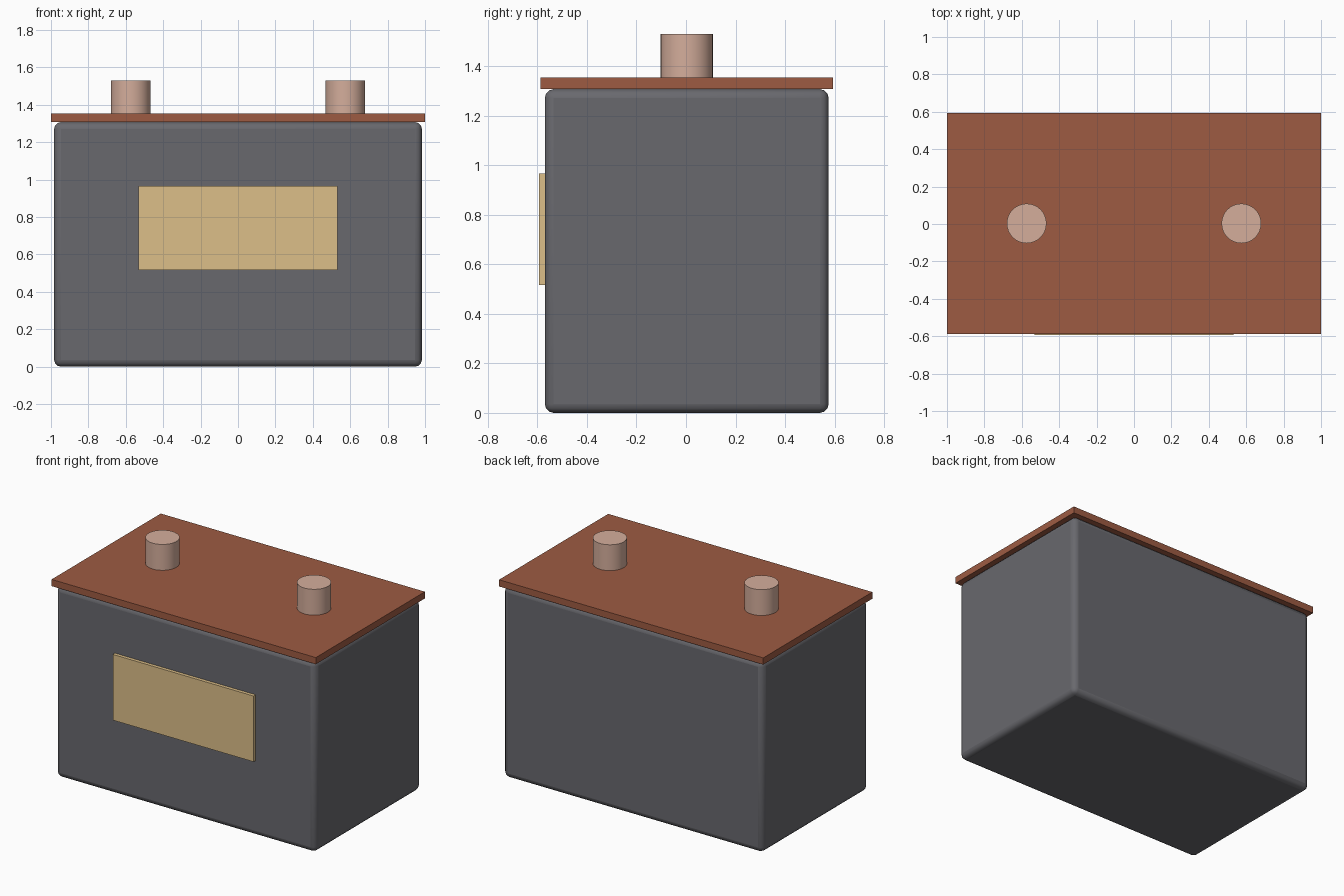
import bpy

if "Cube" in bpy.data.objects:
    bpy.data.objects.remove(bpy.data.objects["Cube"])

YC = 0.003  # body sits slightly back so the label balances the depth


def material(name, rgb):
    m = bpy.data.materials.new(name)
    m.diffuse_color = (*rgb, 1)
    m.use_nodes = True
    m.node_tree.nodes["Principled BSDF"].inputs["Base Color"].default_value = m.diffuse_color
    return m


def box(name, lo, hi, mat, bevel=0):
    centre = [(a + b) / 2 for a, b in zip(lo, hi)]
    bpy.ops.mesh.primitive_cube_add(size=1, location=centre)
    ob = bpy.context.object
    ob.name = name
    ob.scale = [b - a for a, b in zip(lo, hi)]
    bpy.ops.object.transform_apply(location=False, rotation=False, scale=True)
    ob.data.materials.append(mat)
    if bevel:
        mod = ob.modifiers.new("rounded_edges", 'BEVEL')
        mod.width = bevel
        mod.segments = 3
        bpy.ops.object.shade_smooth_by_angle()
    return ob


casing = material("dark_casing", (0.14, 0.14, 0.155))
copper = material("lid_copper", (0.34, 0.105, 0.055))
pale = material("terminal_pale", (0.66, 0.42, 0.33))
cream = material("label_cream", (0.72, 0.52, 0.25))

# Rounded casing, overhanging lid and front label plate
box("casing", (-0.983, YC - 0.573, 0), (0.983, YC + 0.573, 1.307), casing, 0.036)
box("lid", (-1, YC - 0.59, 1.307), (1, YC + 0.59, 1.353), copper)
box("front_label", (-0.533, -0.593, 0.517), (0.533, YC - 0.57, 0.967), cream)

# Pair of terminal posts
for side, x in (("left", -0.574), ("right", 0.574)):
    bpy.ops.mesh.primitive_cylinder_add(vertices=32, radius=0.106, depth=0.178,
                                        location=(x, YC, 1.441))
    post = bpy.context.object
    post.name = side + "_terminal"
    post.data.materials.append(pale)
    bpy.ops.object.shade_smooth_by_angle()
